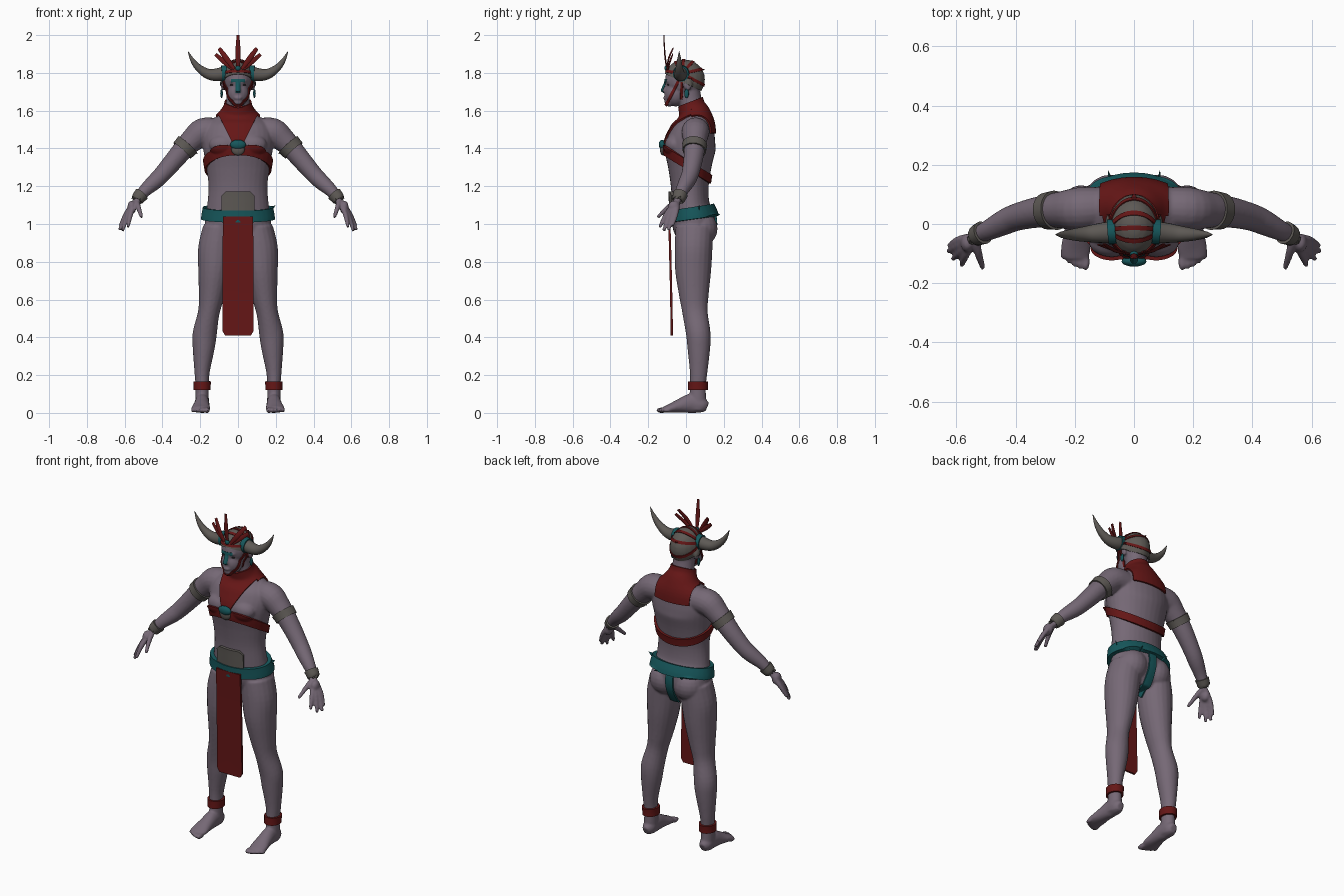
import bpy, bmesh, math
from mathutils import Vector, Matrix

if "Cube" in bpy.data.objects:
    bpy.data.objects.remove(bpy.data.objects["Cube"])


def material(name, rgb):
    m = bpy.data.materials.new(name)
    m.diffuse_color = (*rgb, 1)
    m.use_nodes = True
    m.node_tree.nodes["Principled BSDF"].inputs["Base Color"].default_value = m.diffuse_color
    return m


SKIN = material("mauve skin", (0.18, 0.14, 0.18))
RED = material("dark red cloth", (0.13, 0.008, 0.008))
TEAL = material("teal", (0.008, 0.095, 0.105))
GREY = material("bone grey", (0.11, 0.10, 0.09))
DARK = material("dark eye", (0.02, 0.018, 0.02))


def finish(name, bm, mat, mods=()):
    """Turn a bmesh into an object, apply its modifiers and shade it."""
    me = bpy.data.meshes.new(name)
    bm.to_mesh(me)
    bm.free()
    ob = bpy.data.objects.new(name, me)
    bpy.context.collection.objects.link(ob)
    me.materials.append(mat)
    for kind, props in mods:
        mod = ob.modifiers.new(kind, kind)
        for k, v in props.items():
            setattr(mod, k, v)
    bpy.ops.object.select_all(action='DESELECT')
    ob.select_set(True)
    bpy.context.view_layer.objects.active = ob
    if mods:
        bpy.ops.object.convert(target='MESH')
    bpy.ops.object.shade_smooth_by_angle(angle=math.radians(45))
    return ob


def ball(bm, c, r, s=1):
    mat = Matrix.Translation((c[0] * s, c[1], c[2])) @ Matrix.Diagonal((*r, 1))
    bmesh.ops.create_uvsphere(bm, u_segments=20, v_segments=12, radius=1, matrix=mat)


def loft(bm, rows, s=1, ref=(0, 1, 0), n=20, sub=4):
    """Smooth tube through rows of (x, y, z, radius a, radius b)."""
    rows = [Vector((r[0] * s, *r[1:])) for r in rows]
    path = []
    for i in range(len(rows) - 1):
        p0, p1, p2, p3 = rows[max(i - 1, 0)], rows[i], rows[i + 1], rows[min(i + 2, len(rows) - 1)]
        for k in range(sub):
            t = k / sub
            path.append(0.5 * (2 * p1 + (p2 - p0) * t + (2 * p0 - 5 * p1 + 4 * p2 - p3) * t * t
                               + (3 * p1 - p0 - 3 * p2 + p3) * t ** 3))
    path.append(rows[-1])
    rings = []
    for i, p in enumerate(path):
        d = (Vector(path[min(i + 1, len(path) - 1)][:3]) - Vector(path[max(i - 1, 0)][:3])).normalized()
        u = Vector(ref).cross(d).normalized()
        v = d.cross(u)
        rings.append([bm.verts.new(Vector(p[:3]) + u * p[3] * math.cos(a) + v * p[4] * math.sin(a))
                      for a in (2 * math.pi * k / n for k in range(n))])
    for r0, r1 in zip(rings, rings[1:]):
        for k in range(n):
            bm.faces.new((r0[k], r0[(k + 1) % n], r1[(k + 1) % n], r1[k]))
    bm.faces.new(rings[0][::-1])
    bm.faces.new(rings[-1])


def tube(bm, rows, s=1, **kw):
    loft(bm, [(*r, r[3]) for r in rows], s, **kw)


# Body: lofted torso, limbs and head fused into one smooth skin
bm = bmesh.new()
loft(bm, [(0, .045, .87, .08, .06), (0, .045, .95, .165, .105), (0, .04, 1.02, .175, .115),
          (0, .025, 1.1, .163, .1), (0, .02, 1.2, .156, .1), (0, .02, 1.3, .168, .115),
          (0, .022, 1.4, .185, .135), (0, .035, 1.47, .19, .122), (0, .048, 1.53, .165, .1),
          (0, .045, 1.58, .1, .078), (0, .028, 1.63, .066, .062), (0, .015, 1.71, .06, .058)], n=32)
ball(bm, (0, -.008, 1.765), (.079, .103, .1))          # cranium
ball(bm, (0, -.055, 1.69), (.06, .06, .068))           # jaw
ball(bm, (0, -.088, 1.645), (.028, .026, .024))        # chin
ball(bm, (0, -.097, 1.757), (.045, .015, .01))         # brow
ball(bm, (0, -.111, 1.667), (.022, .01, .009))         # lips
tube(bm, [(0, -.098, 1.758, .01), (0, -.113, 1.725, .011), (0, -.12, 1.7, .015)], n=12)
for s in (1, -1):
    ball(bm, (.079, .01, 1.735), (.012, .02, .03), s)    # ear
    ball(bm, (.08, .075, .975), (.09, .092, .095), s)    # buttock
    ball(bm, (.075, -.06, 1.42), (.078, .052, .055), s)  # chest muscle
    tube(bm, [(.11, .055, 1.49, .07), (.185, .05, 1.487, .074), (.24, .048, 1.445, .064),
              (.285, .045, 1.4, .056), (.34, .037, 1.335, .051), (.4, .022, 1.265, .046),
              (.44, .005, 1.225, .043), (.49, -.02, 1.18, .035), (.535, -.04, 1.13, .026)], s)
    ball(bm, (.562, -.064, 1.088), (.024, .032, .036), s)  # palm
    fingers = (((.59, -.053, 1.057), (.624, -.072, .99)), ((.59, -.07, 1.05), (.628, -.092, .967)),
               ((.581, -.088, 1.05), (.612, -.118, .962)), ((.567, -.102, 1.055), (.583, -.14, .982)),
               ((.526, -.098, 1.085), (.51, -.15, 1.035)))
    for knuckle, tip in fingers:
        tube(bm, [(.538, -.045, 1.122, .016), (*knuckle, .014), (*tip, .009)], s, n=10)
    loft(bm, [(.1, .045, .98, .085, .1), (.115, .04, .87, .096, .1), (.125, .038, .75, .086, .095),
              (.14, .042, .62, .068, .078), (.155, .048, .53, .057, .067), (.176, .065, .42, .064, .065),
              (.182, .068, .34, .058, .06), (.19, .067, .22, .041, .047), (.19, .063, .14, .035, .042),
              (.19, .062, .06, .036, .045), (.19, .06, .015, .034, .045)], s)
    loft(bm, [(.19, .112, .03, .02, .025), (.19, .085, .04, .036, .04), (.19, .03, .05, .038, .052),
              (.193, -.03, .038, .043, .038), (.197, -.08, .025, .05, .025),
              (.198, -.115, .017, .046, .017)], s, ref=(0, 0, 1))
    for i in range(5):                                   # toes
        ball(bm, (.163 + i * .019, -.128 + i * i * .0018, .014),
             (.014 - i * .001, .03 - i * .002, .015 - i * .001), s)
bmesh.ops.recalc_face_normals(bm, faces=bm.faces)
body = finish("body", bm, SKIN, [("REMESH", dict(mode='VOXEL', voxel_size=.0065)),
                                 ("SMOOTH", dict(factor=.5, iterations=3))])
for v in body.data.vertices:
    v.co.z = max(v.co.z, 0)


def wrap(name, mat, planes, lift, mirror=False):
    """Garment: the skin left inside the planes (point, outward normal), lifted and thickened."""
    bm = bmesh.new()
    bm.from_mesh(body.data)
    for co, no in planes:
        bmesh.ops.bisect_plane(bm, geom=bm.verts[:] + bm.edges[:] + bm.faces[:], dist=1e-5,
                               plane_co=co, plane_no=no, clear_outer=True)
    bm.normal_update()
    for v, n in [(v, v.normal.copy()) for v in bm.verts]:
        v.co += n * lift
    mods = [("SOLIDIFY", dict(thickness=lift * 1.1, offset=-1))]
    if mirror:
        mods.append(("MIRROR", {}))
    return finish(name, bm, mat, mods)


def above(z): return ((0, 0, z), (0, 0, -1))
def below(z): return ((0, 0, z), (0, 0, 1))
def front_of(y): return ((0, y, 0), (0, 1, 0))
def behind(y): return ((0, y, 0), (0, -1, 0))
def within(x): return [((x, 0, 0), (1, 0, 0)), ((-x, 0, 0), (-1, 0, 0))]


def slab(c, n, half):
    c, n = Vector(c), Vector(n).normalized()
    return [(c + n * half, n), (c - n * half, -n)]


# Collar, V-shaped in front and square behind
collar_top = ((0, .02, 1.645), (0, -.42, 1))
vee = [((s * .025, 0, 1.42), (s, 0, -.5)) for s in (1, -1)]
wrap("collar_front", RED, [above(1.42), collar_top, front_of(.03)] + within(.112) + vee, .009)
wrap("collar_back", RED, [above(1.48), collar_top, behind(.03)] + within(.112), .009)

# Straps, belt, loincloth and limb bands
wrap("chest_strap", RED, slab((0, 0, 1.32), (0, .66, 1), .021) + within(.21), .012)
wrap("belt", TEAL, slab((0, 0, 1.05), (0, -.14, 1), .031) + within(.25), .022)
wrap("back_strap", TEAL, [above(.83), below(1.06), behind(0)] + within(.024), .009)
wrap("belly_plate", GREY, [above(1.04), below(1.172), front_of(0)] + within(.083)
     + [((s * .083, 0, 1.15), (s, 0, 1)) for s in (1, -1)], .016)
wrap("ankle_bands", RED, slab((0, 0, .143), (0, 0, 1), .023), .011)
wrap("upper_arm_bands", GREY, [((.215, 0, 0), (-1, 0, 0))]
     + slab((.28, .045, 1.405), (.66, -.1, -.74), .022), .008, True)
wrap("wrist_bands", GREY, [((.45, 0, 0), (-1, 0, 0))]
     + slab((.522, -.035, 1.143), (.6, -.3, -.7), .021), .009, True)

bm = bmesh.new()
rows = [[bm.verts.new((s * w, y, z)) for s in (-1, 0, 1)] for z, w, y in
        ((1.04, .08, -.09), (.9, .081, -.085), (.7, .082, -.08), (.435, .083, -.075), (.41, .068, -.075))]
for a, b in zip(rows, rows[1:]):
    for k in (0, 1):
        bm.faces.new((a[k], b[k], b[k + 1], a[k + 1]))
finish("loincloth", bm, RED, [("SOLIDIFY", dict(thickness=.012, offset=0))])

# Chest medallion
for name, mat, c, r in (("medallion", GREY, (0, -.122, 1.397), (.036, .016, .034)),
                        ("medallion_gem", TEAL, (0, -.126, 1.42), (.042, .018, .026))):
    bm = bmesh.new()
    ball(bm, c, r)
    finish(name, bm, mat)

# Cap with red bands fanning out from the horn bases, plus cheek straps
wrap("cap", GREY, [above(1.66), ((0, -.11, 1.795), (0, -.095, -.2))], .006)
for i, deg in enumerate((-28, 12, 48, 84, 120, 172, -117, -92)):
    a = math.radians(deg)
    c, d = (0, -.02, 1.795), (0, math.cos(a), math.sin(a))
    wrap(f"head_band_{i}", RED, [above(1.625 if deg != -92 else 1.66), (c, [-k for k in d])]
         + slab(c, (0, -d[2], d[1]), .007), .010 if deg > -60 else .005)

# Face paint
wrap("nose_paint", TEAL, [above(1.695), below(1.765), front_of(-.085)] + within(.011), .003)
wrap("brow_paint", TEAL, [above(1.752), below(1.768), front_of(-.07)] + within(.035), .003)

# Eyes, earrings, horns and horn rings on both sides
parts = {"eyes": DARK, "earrings": TEAL, "horns": GREY, "horn_rings": TEAL}
bms = {k: bmesh.new() for k in parts}
for s in (1, -1):
    ball(bms["eyes"], (.03, -.093, 1.737), (.013, .007, .005), s)
    ball(bms["earrings"], (.087, .003, 1.69), (.007, .012, .024), s)
    tube(bms["horns"], [(.065, -.027, 1.8, .037), (.11, -.03, 1.79, .034), (.16, -.034, 1.795, .027),
                        (.21, -.036, 1.828, .019), (.243, -.036, 1.87, .011), (.265, -.036, 1.915, .001)], s)
    tube(bms["horn_rings"], [(.062, -.025, 1.797, .044), (.088, -.027, 1.796, .042)], s, sub=1)
for name, b in bms.items():
    bmesh.ops.recalc_face_normals(b, faces=b.faces)
    finish(name, b, parts[name])

# Feathers standing on the forehead
bm = bmesh.new()
loft(bm, [(0, -.1, 1.81, .008, .004), (0, -.112, 1.9, .014, .004), (0, -.117, 2.0, .007, .002)], n=8)
for s in (1, -1):
    loft(bm, [(.02, -.1, 1.82, .008, .004), (.06, -.092, 1.875, .014, .004), (.1, -.068, 1.93, .01, .002)], s, n=8)
    loft(bm, [(.03, -.095, 1.82, .008, .004), (.075, -.085, 1.86, .013, .004), (.12, -.07, 1.898, .009, .002)], s, n=8)
bmesh.ops.recalc_face_normals(bm, faces=bm.faces)
finish("feathers", bm, RED)
bm = bmesh.new()
ball(bm, (0, -.103, 1.825), (.014, .012, .014))
finish("forehead_jewel", bm, TEAL)
